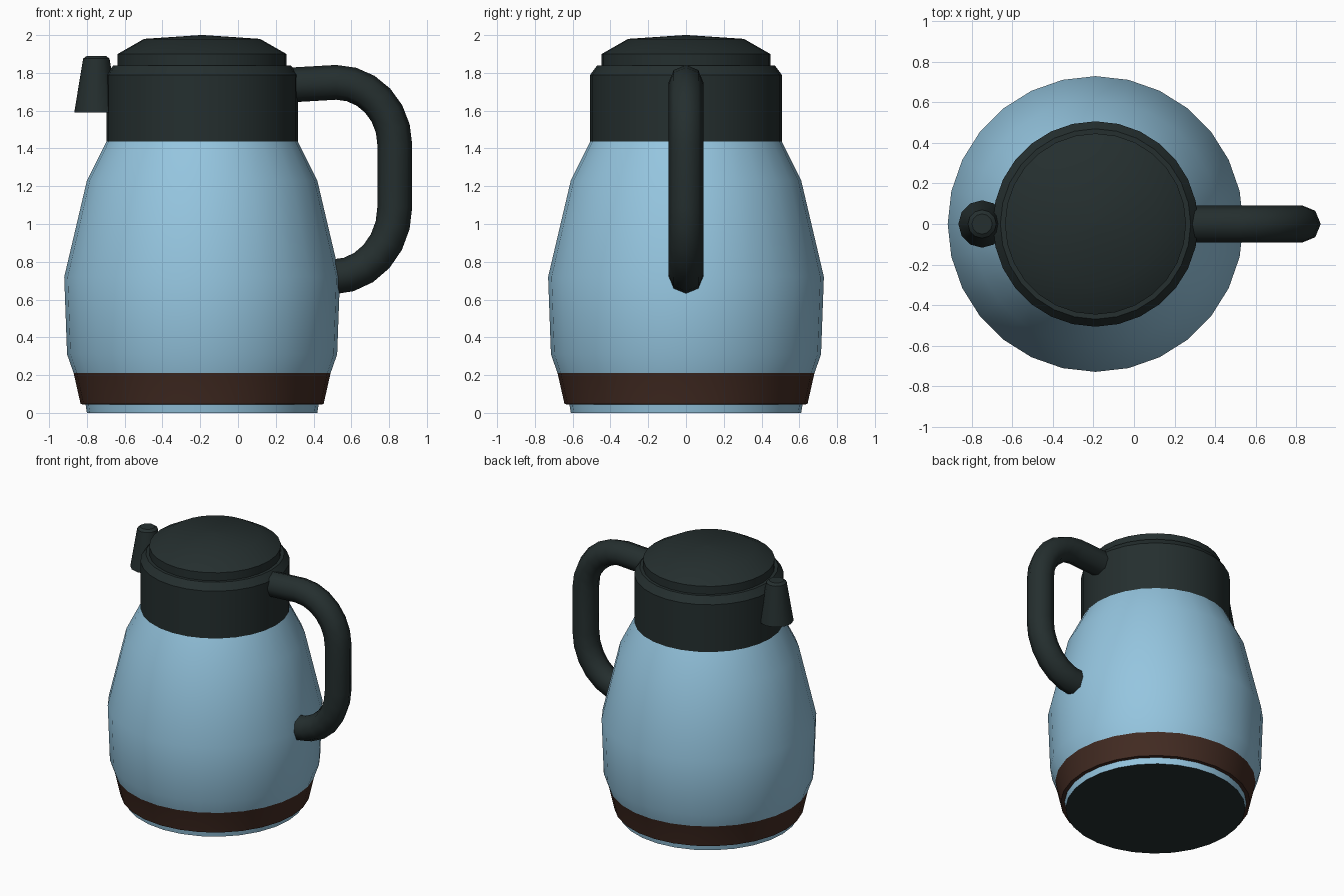
import bpy, bmesh, math

if "Cube" in bpy.data.objects:
    bpy.data.objects.remove(bpy.data.objects["Cube"])

AXIS_X = -0.19


def material(name, rgb):
    m = bpy.data.materials.new(name)
    m.diffuse_color = (*rgb, 1)
    m.use_nodes = True
    m.node_tree.nodes["Principled BSDF"].inputs["Base Color"].default_value = m.diffuse_color
    return m


BLUE = material("pale_blue", (0.30, 0.56, 0.74))
DARK = material("charcoal_green", (0.018, 0.028, 0.028))
BROWN = material("dark_brown", (0.055, 0.024, 0.016))


def finish(name, bm, mats, angle=35):
    bmesh.ops.recalc_face_normals(bm, faces=bm.faces)
    me = bpy.data.meshes.new(name)
    bm.to_mesh(me)
    bm.free()
    ob = bpy.data.objects.new(name, me)
    bpy.context.collection.objects.link(ob)
    for m in mats:
        me.materials.append(m)
    bpy.ops.object.select_all(action='DESELECT')
    ob.select_set(True)
    bpy.context.view_layer.objects.active = ob
    bpy.ops.object.shade_smooth_by_angle(angle=math.radians(angle))
    return ob


def skin(rings, bm):
    """Join successive rings of vertices and cap both ends."""
    n = len(rings[0])
    for a, b in zip(rings, rings[1:]):
        for i in range(n):
            j = (i + 1) % n
            bm.faces.new((a[i], a[j], b[j], b[i]))
    bm.faces.new(rings[0])
    bm.faces.new(rings[-1])


def lathe(name, profile, cx, sides, mats, rule=None):
    """Revolve (radius, z) points around a vertical axis."""
    bm = bmesh.new()
    rings = [[bm.verts.new((cx + r * math.cos(2 * math.pi * i / sides),
                            r * math.sin(2 * math.pi * i / sides), z))
              for i in range(sides)] for r, z in profile]
    skin(rings, bm)
    if rule:
        for f in bm.faces:
            f.material_index = rule(f.calc_center_median().z)
    return finish(name, bm, mats)


# Body with brown base band and dark underside
def body_colour(z):
    if z < 0.001:
        return 1
    return 2 if 0.045 < z < 0.21 else 0


lathe("body", [(0.61, 0), (0.617, 0.045), (0.643, 0.046), (0.68, 0.21),
               (0.715, 0.31), (0.73, 0.72), (0.61, 1.23), (0.50, 1.45)],
      AXIS_X, 28, [BLUE, DARK, BROWN], body_colour)

# Collar around the neck
lathe("collar", [(0.507, 1.43), (0.507, 1.79), (0.47, 1.84)], AXIS_X, 28, [DARK])

# Domed lid
lathe("lid", [(0.447, 1.82), (0.447, 1.90), (0.307, 1.98), (0.01, 2.0)],
      AXIS_X, 28, [DARK])

# Pouring spout cover
lathe("spout", [(0.117, 1.59), (0.07, 1.875), (0.05, 1.89)], -0.75, 12, [DARK])

# Handle: eight-sided tube swept along a flat path
path = [(0.26, 1.735)]
for k in range(7):
    a = math.radians(90 - 15 * k)
    path.append((0.52 + 0.31 * math.cos(a), 1.42 + 0.33 * math.sin(a)))
for k in range(7):
    a = math.radians(-15 * k)
    path.append((0.50 + 0.33 * math.cos(a), 1.09 + 0.37 * math.sin(a)))
bm = bmesh.new()
rings = []
for k, (x, z) in enumerate(path):
    p, q = path[max(k - 1, 0)], path[min(k + 1, len(path) - 1)]
    dx, dz = q[0] - p[0], q[1] - p[1]
    length = math.hypot(dx, dz)
    nx, nz = -dz / length, dx / length
    ring = []
    for i in range(8):
        a = math.pi * i / 4
        c, s = 0.092 * math.cos(a), 0.092 * math.sin(a)
        ring.append(bm.verts.new((x + nx * c, s, z + nz * c)))
    rings.append(ring)
skin(rings, bm)
finish("handle", bm, [DARK], 50)
